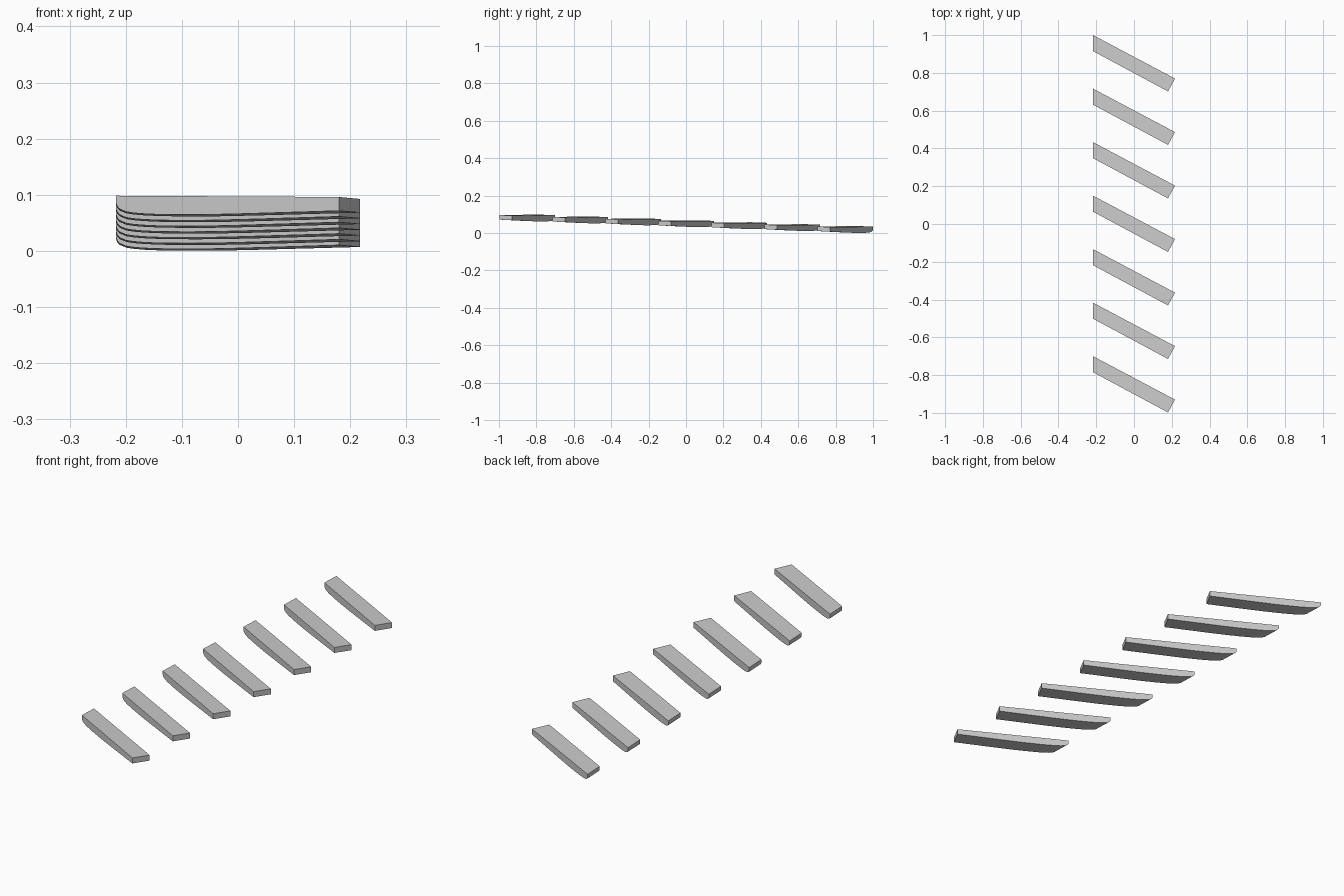
import bpy
import bmesh
from mathutils import Vector

cube = bpy.data.objects.get("Cube")
if cube:
    bpy.data.objects.remove(cube, do_unlink=True)

COUNT, STEP, SLOPE = 7, 0.2833, -0.036

grey = bpy.data.materials.new("plain_grey")
grey.use_nodes = True
colour = (0.6, 0.6, 0.6, 1)
grey.diffuse_color = colour
grey.node_tree.nodes["Principled BSDF"].inputs["Base Color"].default_value = colour

# Plan of the rearmost slat: tip cut along y, butt cut square
front_edge = (Vector((-0.217, 0.915)), Vector((0.18, 0.702)))
back_edge = (Vector((-0.217, 1.0)), Vector((0.217, 0.77)))

# Thickness along the slat: blunt rounded tip, belly, slow taper
profile = [(0, .014), (.005, .019), (.015, .0235), (.043, .0283), (.075, .0303),
           (.118, .0317), (.18, .0327), (.244, .033), (.33, .0329), (.42, .0325),
           (.55, .031), (.67, .0293), (.83, .027), (1, .0245)]


def top_height(p):
    return 0.0647 - 0.025 * p.x + SLOPE * p.y


# One slat: rings of four vertices joined along its length
bm = bmesh.new()
rings = []
for t, thick in profile:
    f = front_edge[0].lerp(front_edge[1], t)
    b = back_edge[0].lerp(back_edge[1], t)
    rings.append([bm.verts.new((p.x, p.y, top_height(p) - drop))
                  for p, drop in ((f, 0), (b, 0), (b, thick), (f, thick))])
for r, s in zip(rings, rings[1:]):
    for i in range(4):
        j = (i + 1) % 4
        bm.faces.new((r[i], r[j], s[j], s[i]))
bm.faces.new(rings[0])
bm.faces.new(rings[-1])
bmesh.ops.recalc_face_normals(bm, faces=bm.faces)
mesh = bpy.data.meshes.new("slat")
bm.to_mesh(mesh)
bm.free()
mesh.materials.append(grey)

# Row of slats, each one slightly higher towards the front
for n in range(COUNT):
    slat = bpy.data.objects.new(f"slat_{n + 1}", mesh)
    slat.location = (0, -n * STEP, -n * STEP * SLOPE)
    bpy.context.collection.objects.link(slat)

# Smooth the curved underside, keep the edges sharp
bpy.ops.object.select_all(action="DESELECT")
slat.select_set(True)
bpy.context.view_layer.objects.active = slat
bpy.ops.object.shade_smooth_by_angle()

# Slats rise from the rear, so the plane passes through the middle slat
bpy.context.view_layer.update()
